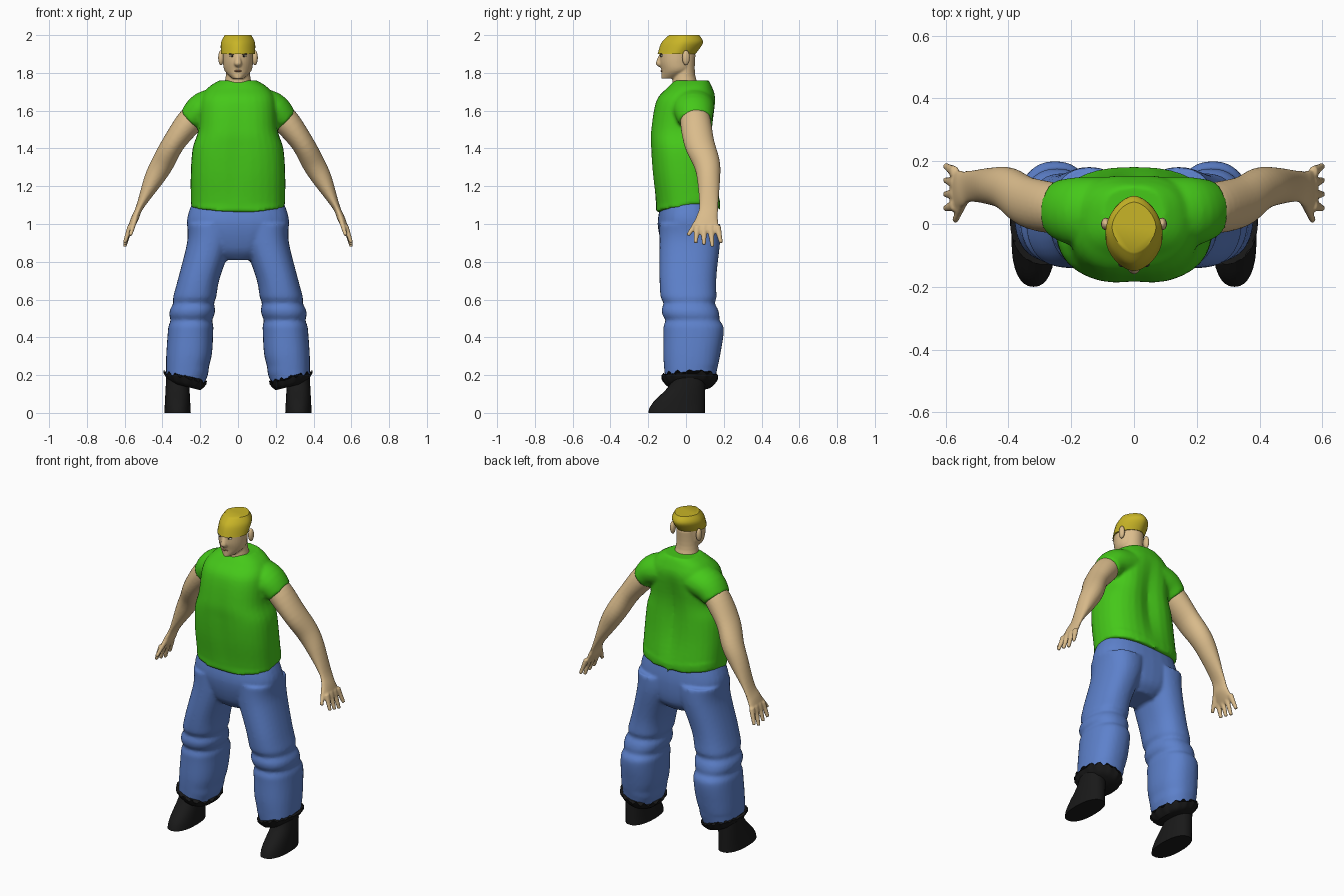
import bpy, bmesh, math
from mathutils import Vector

if "Cube" in bpy.data.objects:
    bpy.data.objects.remove(bpy.data.objects["Cube"], do_unlink=True)

SIDES = {"right": -1, "left": 1}


def material(name, *color):
    mat = bpy.data.materials.new(name)
    mat.use_nodes = True
    mat.diffuse_color = (*color, 1)
    shader = mat.node_tree.nodes["Principled BSDF"]
    shader.inputs["Base Color"].default_value = (*color, 1)
    return mat


skin = material("skin", .7, .5, .26)
blond = material("blond hair", .58, .46, .02)
green = material("green cotton", .06, .58, .01)
denim = material("blue denim", .11, .22, .6)
black = material("black leather", .01, .01, .01)
white = material("eye white", .7, .7, .6)
dark = material("dark brown", .03, .02, .02)
lip = material("lip", .4, .2, .1)


def interpolate(sections, steps):
    """Run a smooth spline through the sections."""
    points = [Vector(s) for s in sections]
    padded = [points[0]] + points + [points[-1]]
    result = []
    for a, b, c, d in zip(padded, padded[1:], padded[2:], padded[3:]):
        for k in range(steps):
            t = k / steps
            blend = t * t * (3 - 2 * t)
            leaving = (c - a) * t * (1 - t) ** 2 / 2
            arriving = (d - b) * t * t * (1 - t) / 2
            result.append(b * (1 - blend) + c * blend + leaving - arriving)
    return result + [points[-1]]


def loft(bm, sections, side=1, along=False, power=2, sides=32, steps=5, warp=None):
    """Closed skin over sections (x, y, z, x radius, y radius)."""
    sections = interpolate(sections, steps)
    centres = [Vector(s[:3]) for s in sections]
    rings = []
    for i, section in enumerate(sections):
        centre = centres[i]
        axis = Vector((0, 0, 1))
        if along:
            following = centres[min(i + 1, len(centres) - 1)]
            axis = (centres[max(i - 1, 0)] - following).normalized()
        across = Vector((0, 1, 0)).cross(axis).normalized()
        depth = axis.cross(across)
        ring = []
        for k in range(sides):
            angle = math.tau * k / sides
            c, s = (math.copysign(abs(w) ** (2 / power), w)
                    for w in (math.cos(angle), math.sin(angle)))
            point = centre + across * c * section[3] + depth * s * section[4]
            if warp:
                warp(point, centre, angle)
            point.x *= side
            ring.append(bm.verts.new(point))
        rings.append(ring)
    for lower, upper in zip(rings, rings[1:]):
        for k in range(sides):
            bm.faces.new((lower[k - 1], lower[k], upper[k], upper[k - 1]))
    bm.faces.new(rings[0])
    bm.faces.new(rings[-1])


def finish(bm, name, mat, voxel=0, iterations=3):
    """Turn a bmesh into a smooth object, optionally fusing its parts."""
    bmesh.ops.recalc_face_normals(bm, faces=bm.faces)
    mesh = bpy.data.meshes.new(name)
    bm.to_mesh(mesh)
    bm.free()
    mesh.materials.append(mat)
    obj = bpy.data.objects.new(name, mesh)
    bpy.context.collection.objects.link(obj)
    bpy.ops.object.select_all(action='DESELECT')
    obj.select_set(True)
    bpy.context.view_layer.objects.active = obj
    bpy.ops.object.shade_smooth_by_angle(angle=math.radians(50))
    if voxel:
        fuse = obj.modifiers.new("fuse", 'REMESH')
        fuse.mode = 'VOXEL'
        fuse.voxel_size = voxel
        fuse.use_smooth_shade = True
        relax = obj.modifiers.new("relax", 'SMOOTH')
        relax.iterations = iterations


def ball(name, mat, centre, radii):
    bm = bmesh.new()
    bmesh.ops.create_uvsphere(bm, u_segments=16, v_segments=8, radius=1)
    bmesh.ops.scale(bm, vec=radii, verts=bm.verts)
    bmesh.ops.translate(bm, vec=centre, verts=bm.verts)
    finish(bm, name, mat)


# Trousers: pelvis and two legs fused, with pinched folds at the knees
def trouser_folds(point, centre, angle):
    for crease in (.49, .58):
        pinch = math.exp(-((point.z - crease) / .02) ** 2)
        point -= (point - centre) * pinch * .09
    if point.z < .25:
        point.z += (point.x - centre.x) / 4


bm = bmesh.new()
loft(bm, [(0, .02, .81, .1, .09), (0, .02, .87, .2, .14),
          (0, .01, 1, .27, .16), (0, .01, 1.12, .24, .14)], power=2.4)
for side in SIDES.values():
    loft(bm, [(.14, .02, 1, .13, .16), (.15, .02, .9, .12, .16), (.21, .01, .7, .11, .15),
              (.24, .02, .55, .12, .15), (.25, .04, .45, .12, .16), (.26, .03, .3, .12, .15),
              (.28, .02, .17, .1, .13)], side, power=2.3, steps=9, warp=trouser_folds)
finish(bm, "trousers", denim, .01)


# Cuff linings with a scalloped, slanting edge
def scallop(point, centre, angle):
    if centre.z > .18:
        point.z += math.cos(16 * angle) / 100
    point.z += (point.x - centre.x) / 4


for label, side in SIDES.items():
    bm = bmesh.new()
    loft(bm, [(.28, .02, z, r, r + .035) for z, r in ((.14, .08), (.16, .1), (.19, .115))],
         side, power=2.3, sides=96, steps=1, warp=scallop)
    finish(bm, label + "_cuff", black)

    # Pointed shoe: the front sweeps back from toe to ankle
    bm = bmesh.new()
    shoe = []
    for i in range(8):
        height = i / 7
        front = -.2 + .13 * math.sin(height * math.pi / 2) ** 2
        shoe.append((.32, (.1 + front) / 2, .19 * height, .07 - height / 100, (.1 - front) / 2))
    loft(bm, shoe, side, power=2.3, steps=1)
    finish(bm, label + "_shoe", black)


# Shirt: torso with a spine hollow and wavy hem, fused with short sleeves
def shirt_shape(point, centre, angle):
    behind = point.y > 0
    if point.z < 1.12:
        point.z += abs(point.x) / 7 + (.02 if behind else 0)
    elif point.z < 1.7:
        hollow = math.exp(-(point.x / .06) ** 2) * math.sin((point.z - 1.12) / .58 * math.pi)
        point.y -= hollow * (.03 if behind else -.01)


bm = bmesh.new()
loft(bm, [(0, y, z, rx, ry) for y, z, rx, ry in (
    (.01, 1.05, .25, .17), (.01, 1.12, .25, .17), (-.01, 1.27, .25, .17), (-.02, 1.4, .24, .17),
    (-.02, 1.5, .21, .17), (0, 1.65, .2, .16), (.02, 1.72, .16, .12), (.03, 1.76, .1, .09))],
     power=2.5, warp=shirt_shape)
for side in SIDES.values():
    loft(bm, [(.06, .04, 1.64, .09, .11), (.18, .04, 1.61, .09, .11), (.25, .05, 1.55, .07, .09)],
         side, along=True)
finish(bm, "shirt", green, .01)

# Arms: muscled limb and flat palm, then straight fingers and a thumb
for label, side in SIDES.items():
    bm = bmesh.new()
    loft(bm, [(.19, .05, 1.61, .05, .06), (.25, .05, 1.55, .07, .08), (.34, .07, 1.43, .06, .08),
              (.4, .11, 1.32, .06, .07), (.45, .12, 1.23, .05, .06), (.52, .12, 1.09, .02, .05),
              (.55, .11, 1.02, .02, .06), (.58, .11, .96, .01, .07)], side, along=True)
    fingers = [((.57, .06 + .035 * f, .99), (.6, .05 + .045 * f, .9 - .01 * (f % 3))) for f in range(4)]
    for base, tip in fingers + [((.54, .08, 1.04), (.57, .01, .94))]:
        loft(bm, [(*base, .015, .02), (*tip, .01, .01)], side, along=True, sides=12)
    finish(bm, label + "_arm", skin, .006, 2)

# Head: neck, skull tapering to the chin, and nose
bm = bmesh.new()
loft(bm, [(0, .01, 1.68, .09, .09), (0, -.01, 1.78, .065, .06), (0, -.01, 1.9, .06, .06)])
loft(bm, [(0, -.08, 1.77, .03, .05), (0, -.05, 1.81, .07, .08),
          (0, -.05, 1.86, .08, .09), (0, -.05, 1.93, .08, .09)], power=1.9)
loft(bm, [(0, -.12, 1.83, .01, .02), (0, -.14, 1.85, .02, .02), (0, -.12, 1.9, .01, .02)])
finish(bm, "head", skin, .005, 2)

# Flat-topped hair, pointed at brow and nape
bm = bmesh.new()
loft(bm, [(0, -.05, 1.9, .09, .1), (0, -.02, 1.96, .09, .11), (0, -.01, 2, .07, .08)], power=1.7)
finish(bm, "hair", blond)

# Ears and face details
for label, side in SIDES.items():
    ball(label + "_ear", skin, (side * .09, 0, 1.88), (.015, .02, .04))
    ball(label + "_eye", white, (side * .03, -.125, 1.89), (.015, .01, .006))
    ball(label + "_iris", dark, (side * .03, -.13, 1.89), (.006, .008, .006))
    ball(label + "_eyebrow", dark, (side * .03, -.13, 1.9), (.02, .008, .003))
ball("mouth", lip, (0, -.125, 1.81), (.02, .01, .006))
